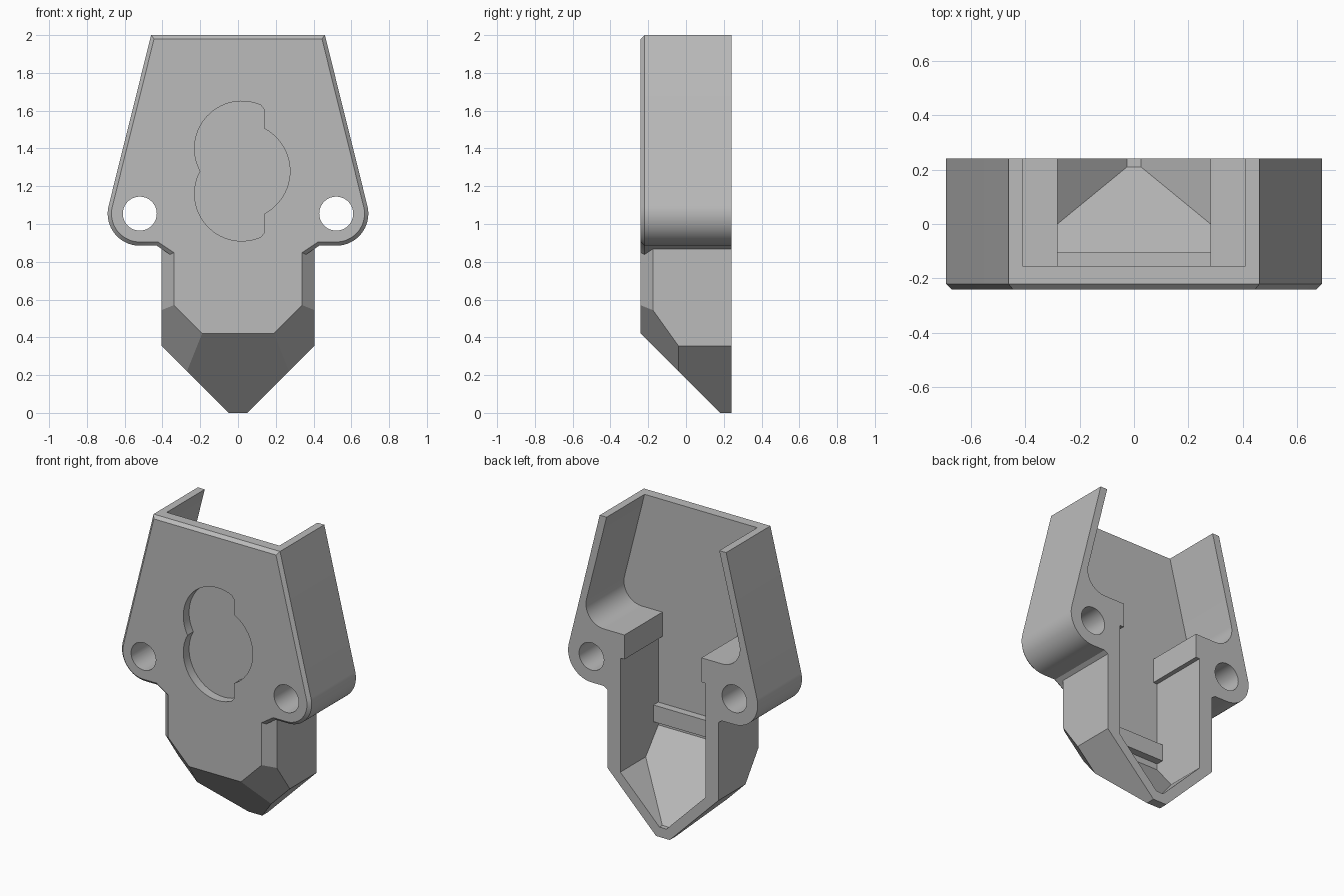
import bpy
import bmesh
from math import cos, sin, radians
from mathutils import Vector

cube = bpy.data.objects.get("Cube")
if cube:
    bpy.data.objects.remove(cube, do_unlink=True)

grey = bpy.data.materials.new("plain grey")
grey.use_nodes = True
colour = (0.5, 0.5, 0.5, 1)
grey.diffuse_color = colour
grey.node_tree.nodes["Principled BSDF"].inputs["Base Color"].default_value = colour

FRONT, BACK = -0.24, 0.24
FLOOR = -0.155
HOLE = (0.52, 1.055)


def arc(centre, radius, start, end, steps=20):
    angles = [radians(start + (end - start) * i / steps) for i in range(steps + 1)]
    return [(centre[0] + radius * cos(a), centre[1] + radius * sin(a)) for a in angles]


def mirrored(half):
    return half + [(-x, z) for x, z in reversed(half)]


def prism(name, outline, y0, y1, cuts=(), bevel=0):
    """Extrude an x-z outline from y0 to y1, slice it by planes, chamfer its front rim."""
    bm = bmesh.new()
    face = bm.faces.new([bm.verts.new((x, y0, z)) for x, z in outline])
    new = bmesh.ops.extrude_face_region(bm, geom=[face])["geom"]
    bmesh.ops.translate(bm, vec=(0, y1 - y0, 0),
                        verts=[v for v in new if isinstance(v, bmesh.types.BMVert)])
    for point, normal in cuts:
        bmesh.ops.bisect_plane(bm, geom=bm.verts[:] + bm.edges[:] + bm.faces[:],
                               plane_co=point, plane_no=Vector(normal).normalized(),
                               clear_outer=True)
        bmesh.ops.holes_fill(bm, edges=[e for e in bm.edges if e.is_boundary])
    if bevel:
        rim = [e for e in bm.edges if all(abs(v.co.y - y0) < 1e-5 for v in e.verts)]
        bmesh.ops.bevel(bm, geom=rim, offset=bevel, segments=1, affect='EDGES')
    bmesh.ops.recalc_face_normals(bm, faces=bm.faces)
    mesh = bpy.data.meshes.new(name)
    bm.to_mesh(mesh)
    bm.free()
    mesh.materials.append(grey)
    obj = bpy.data.objects.new(name, mesh)
    bpy.context.collection.objects.link(obj)
    return obj


def combine(target, tool, operation):
    mod = target.modifiers.new(tool.name, 'BOOLEAN')
    mod.operation = operation
    mod.solver = 'EXACT'
    mod.object = tool
    bpy.context.view_layer.objects.active = target
    bpy.ops.object.modifier_apply(modifier=mod.name)
    bpy.data.objects.remove(tool, do_unlink=True)


# Tapered upper shell with rounded screw ears
ears = [(0.46, 2.0)] + arc(HOLE, 0.17, 14, -90) + [(0.43, 0.885), (0.34, 0.825)]
housing = prism("housing", mirrored(ears), FRONT, BACK, bevel=0.02)

# Faceted lower nose
nose = mirrored([(0.405, 1.0), (0.405, 0.355), (0.05, 0)])
facets = [((0, 0.18, 0), (0, -1, -1))]
for side in (1, -1):
    facets.append(((side * 0.34, FRONT, 0), (side, -1, 0)))
    facets.append(((side * 0.34, FRONT, 0.57), (side, -1.4, -1)))
combine(housing, prism("nose", nose, FRONT, BACK, facets), 'UNION')

# Open cavity with filleted corners, a narrow neck and a sloping end
hollow = ([(0.36, 2.2), (0.41, 2.0)] + arc((0.43, 1.39), 0.13, 14, -90)
          + [(0.28, 1.26), (0.28, 1.1), (0.31, 1.1), (0.31, 0.35), (0.025, 0.065)])
slope = [((0, 0.21, 0.065), (0, -1, -0.82))]
combine(housing, prism("cavity", mirrored(hollow), FLOOR, 0.4, slope), 'DIFFERENCE')

# Cross rib on the cavity floor
rib = mirrored([(0.33, 0.66), (0.33, 0.55)])
combine(housing, prism("rib", rib, -0.19, -0.105), 'UNION')

# Screw holes through both ears
for side in (1, -1):
    ring = arc((side * HOLE[0], HOLE[1]), 0.09, 0, 360, 40)[:-1]
    combine(housing, prism("screw_hole", ring, -0.4, 0.4), 'DIFFERENCE')

# Shallow lobed recess in the front face
lobes = (arc((0.02, 1.4), 0.25, 66, 208.7, 28) + arc((0.02, 1.16), 0.25, 151.3, 294, 28)[1:]
         + [(0.14, 0.955)] + arc((0.02, 1.28), 0.255, -62, 62, 24) + [(0.14, 1.605)])
combine(housing, prism("recess", lobes, -0.4, FRONT + 0.06), 'DIFFERENCE')

# Smooth curves, crisp edges
bpy.ops.object.select_all(action='DESELECT')
housing.select_set(True)
bpy.context.view_layer.objects.active = housing
bpy.ops.object.shade_smooth_by_angle(angle=radians(25))
